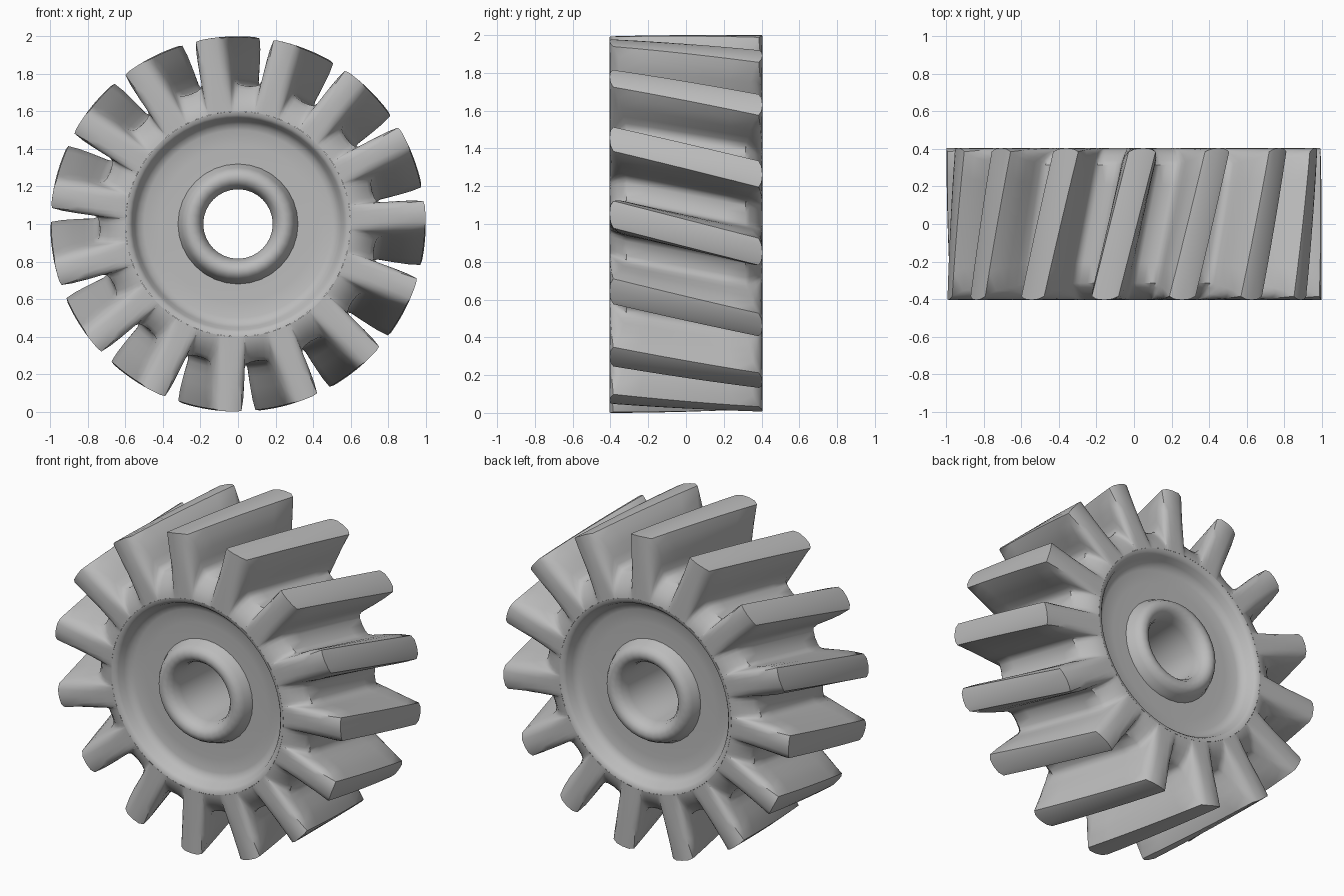
import bpy
from math import radians, sin, cos, pi

cube = bpy.data.objects.get("Cube")
if cube:
    bpy.data.objects.remove(cube, do_unlink=True)

TEETH = 15
HALF = 0.405                 # half the face width
TWIST = radians(12)          # helix turn from front to back
PHASE = radians(93.2)        # angle of one tooth at mid width

steel = bpy.data.materials.new("grey_steel")
steel.use_nodes = True
GREY = (0.5, 0.5, 0.5, 1)
steel.diffuse_color = GREY
steel.node_tree.nodes["Principled BSDF"].inputs["Base Color"].default_value = GREY


def skin(name, loops, angle, closed=False):
    """Bridge equal-length closed rings of points into one smooth object."""
    n = len(loops[0])
    verts = [p for ring in loops for p in ring]
    faces = []
    for k in range(len(loops) - (0 if closed else 1)):
        a, b = k * n, (k + 1) % len(loops) * n
        for j in range(n):
            i = (j + 1) % n
            faces.append((a + j, a + i, b + i, b + j))
    mesh = bpy.data.meshes.new(name)
    mesh.from_pydata(verts, [], faces)
    mesh.materials.append(steel)
    obj = bpy.data.objects.new(name, mesh)
    bpy.context.collection.objects.link(obj)
    bpy.ops.object.select_all(action='DESELECT')
    obj.select_set(True)
    bpy.context.view_layer.objects.active = obj
    bpy.ops.object.mode_set(mode='EDIT')
    bpy.ops.mesh.select_all(action='SELECT')
    bpy.ops.mesh.normals_make_consistent(inside=False)
    bpy.ops.object.mode_set(mode='OBJECT')
    bpy.ops.object.shade_smooth_by_angle(angle=radians(angle))
    return obj


def point(r, a, y):
    return (r * cos(a), y, 1 + r * sin(a))


# Half tooth: degrees from its centre, radius, setback of the end face
half_tooth = [(0, 1.0, 0.0), (2.5, 1.0, 0.005), (4.15, 0.995, 0.02),
              (5.2, 0.94, 0.05), (5.8, 0.88, 0.065), (6.15, 0.82, 0.075),
              (6.5, 0.775, 0.085), (7.4, 0.75, 0.09), (9, 0.74, 0.09),
              (12, 0.735, 0.09)]
tooth = [(-d, r, s) for d, r, s in half_tooth[:0:-1]] + half_tooth[:-1]
outline = [(radians(d) + k * 2 * pi / TEETH, r, s)
           for k in range(TEETH) for d, r, s in tooth]
CREST = 0.60                 # radius where the rim meets the web


def helix_ring(y_of, t):
    """Outline ring; t blends each point inward to the rim crest."""
    ring = []
    for a, r, s in outline:
        y = y_of(s)
        radius = r + (CREST - r) * t
        ring.append(point(radius, a + PHASE - TWIST * y / (2 * HALF), y))
    return ring


# Toothed rim: front cap, twisted teeth, back cap
caps = [(1.0, 0.0), (0.85, 0.04), (0.6, 0.2), (0.35, 0.45), (0.15, 0.75), (0.0, 1.0)]
loops = [helix_ring(lambda s, f=f: -HALF + s * f, t) for t, f in caps]
for k in range(1, 6):
    w = 1 - k / 3
    loops.append(helix_ring(lambda s, w=w: -(HALF - s) * w, 0))
loops += [helix_ring(lambda s, f=f: HALF - s * f, t) for t, f in reversed(caps)]
skin("toothed_rim", loops, 42)


def lathe(name, profile, segments, angle, closed=False):
    """Spin a front half profile (radius, y) and its back mirror about the axle."""
    full = profile + [(r, -y) for r, y in reversed(profile)]
    rings = [[point(r, 2 * pi * j / segments, y) for j in range(segments)]
             for r, y in full]
    return skin(name, rings, angle, closed)


# Dished web, front and back
web = [(0.60, -0.405), (0.58, -0.402), (0.565, -0.385), (0.55, -0.35),
       (0.53, -0.325), (0.50, -0.315), (0.42, -0.31), (0.28, -0.31)]
lathe("dished_web", web, 60, 50, closed=True)

# Rounded hub collar with the axle bore
hub = [(0.325, -0.30), (0.312, -0.325), (0.30, -0.36), (0.28, -0.39),
       (0.25, -0.40), (0.22, -0.39), (0.197, -0.36), (0.185, -0.31)]
lathe("hub_collar", hub, 32, 50, closed=True)
